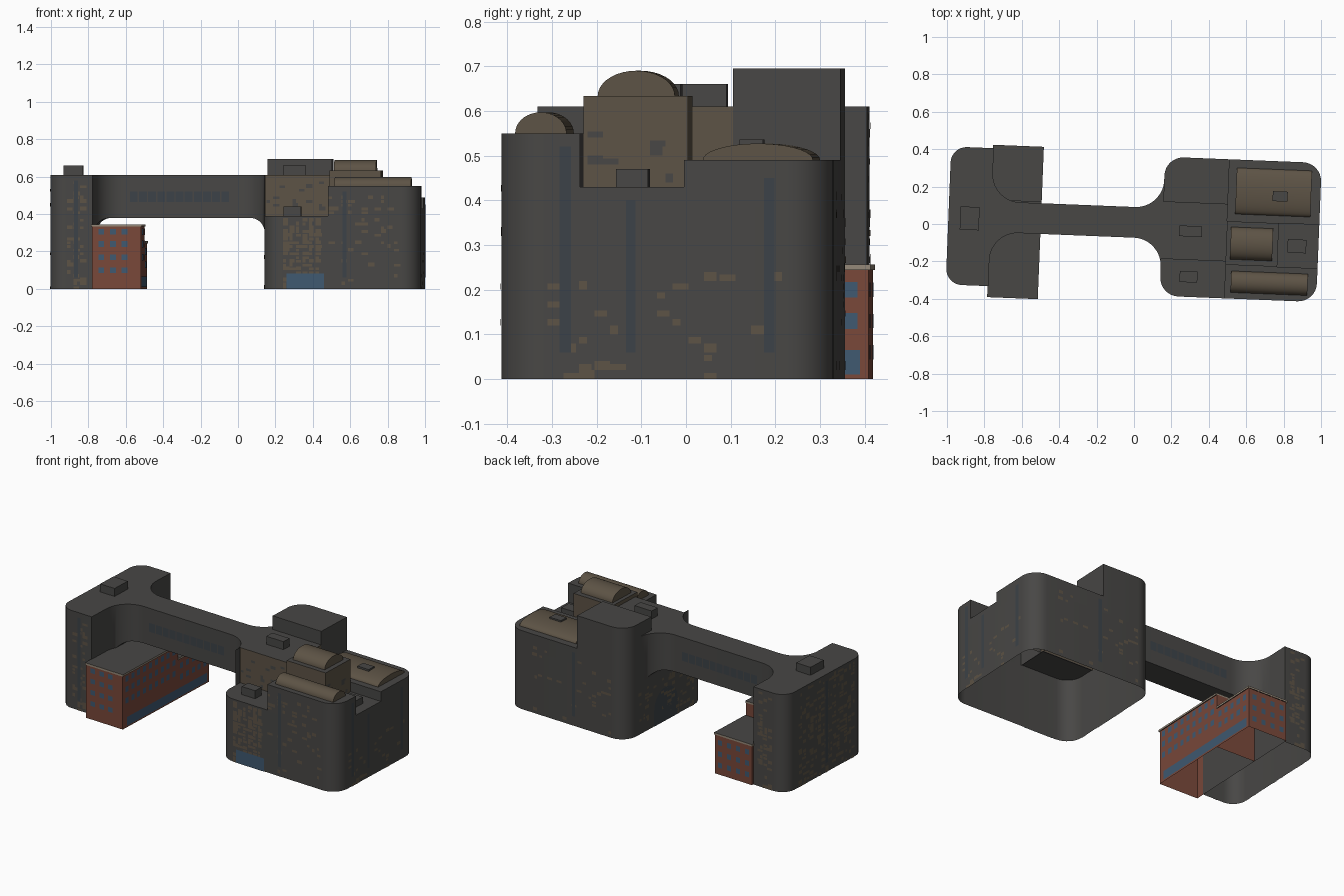
import bpy, math, random

if "Cube" in bpy.data.objects:
    bpy.data.objects.remove(bpy.data.objects["Cube"])

random.seed(4)
TURN = -0.04  # the whole complex sits slightly turned in plan


def material(name, rgb):
    m = bpy.data.materials.new(name)
    m.diffuse_color = (*rgb, 1)
    m.use_nodes = True
    m.node_tree.nodes["Principled BSDF"].inputs["Base Color"].default_value = m.diffuse_color
    return m


DARK = material("dark_concrete", (0.065, 0.063, 0.06))
BROWN = material("brown_cladding", (0.11, 0.087, 0.06))
BRICK = material("red_brick", (0.19, 0.065, 0.042))
GLASS = material("blue_glass", (0.05, 0.1, 0.165))
STRIP = material("dark_glass", (0.045, 0.055, 0.065))
TRIM = material("stone_trim", (0.3, 0.25, 0.19))


def make(name, verts, faces, mats, slots=None):
    me = bpy.data.meshes.new(name)
    me.from_pydata(verts, [], faces)
    for m in mats:
        me.materials.append(m)
    if slots:
        me.polygons.foreach_set("material_index", slots)
    me.update()
    ob = bpy.data.objects.new(name, me)
    ob.rotation_euler.z = TURN
    bpy.context.collection.objects.link(ob)
    return ob


def outline(x0, x1, y0, y1, radii, n=8):
    """Counter-clockwise plan; radii for front-left, front-right, back-right, back-left."""
    pts = []
    corners = [(x0, y0, 1, 1), (x1, y0, -1, 1), (x1, y1, -1, -1), (x0, y1, 1, -1)]
    for k, ((x, y, sx, sy), r) in enumerate(zip(corners, radii)):
        if not r:
            pts.append((x, y))
            continue
        for i in range(n + 1):
            a = math.pi * (1 + k / 2 + i / n / 2)
            pts.append((x + sx * r + r * math.cos(a), y + sy * r + r * math.sin(a)))
    return pts


def block(name, x0, x1, y0, y1, z0, z1, radii=(0, 0, 0, 0), wall=DARK, roof=DARK, top=True):
    p = outline(x0, x1, y0, y1, radii)
    n = len(p)
    verts = [(x, y, z) for z in (z0, z1) for x, y in p]
    faces = [(i, (i + 1) % n, n + (i + 1) % n, n + i) for i in range(n)]
    slots = [0] * n
    if top:
        faces.append(tuple(range(n, 2 * n)))
        slots.append(1)
    return make(name, verts, faces, [wall, roof], slots)


def vault(name, x0, x1, y0, y1, z, h, n=18):
    c, w = (y0 + y1) / 2, (y1 - y0) / 2
    p = [(c + w * math.cos(math.pi * i / n), z + h * math.sin(math.pi * i / n)) for i in range(n + 1)]
    k = n + 1
    verts = [(x, y, zz) for x in (x0, x1) for y, zz in p]
    faces = [(i, k + i, k + i + 1, i + 1) for i in range(n)]
    faces += [tuple(reversed(range(k))), tuple(range(k, 2 * k))]
    make(name, verts, faces, [BROWN])


def panels(name, side, pos, rects, mat):
    """Flat panels (a0, a1, z0, z1) just proud of a wall; side is front, back, left or right."""
    sign = 1 if side in ("back", "right") else -1
    d = pos + sign * 0.002
    verts, faces = [], []
    for a0, a1, z0, z1 in rects:
        q = [(a0, z0), (a1, z0), (a1, z1), (a0, z1)]
        if side in ("back", "left"):
            q.reverse()
        k = len(verts)
        verts += [(a, d, z) if side in ("front", "back") else (d, a, z) for a, z in q]
        faces.append((k, k + 1, k + 2, k + 3))
    make(name, verts, faces, [mat])


def patches(name, side, pos, a0, a1, z0, z1, density, mat=BROWN):
    """Scattered cladding patches snapped to a grid."""
    rects, cw, ch = [], 0.035, 0.02
    for i in range(int((a1 - a0) / cw)):
        for j in range(int((z1 - z0) / ch)):
            if random.random() < density:
                a, z = a0 + i * cw, z0 + j * ch
                rects.append((a, a + cw * random.choice((0.5, 0.8, 1)), z, z + ch * random.choice((0.7, 1))))
    panels(name, side, pos, rects, mat)


def grid(a0, a1, cols, zs, w, h):
    step = (a1 - a0) / max(cols - 1, 1)
    return [(a0 + i * step - w / 2, a0 + i * step + w / 2, z - h / 2, z + h / 2)
            for i in range(cols) for z in zs]


# East building: common base, then six stepped sections
X0, XM, X1, Y0, Y1, R, B = 0.152, 0.497, 0.99, -0.378, 0.366, 0.1, 0.385
block("east_base", X0, X1, Y0, Y1, 0, B, (R, R, R, R), top=False)
block("east_front_left", X0, XM, Y0, -0.18, B, 0.39, (R, 0, 0, 0))
block("east_middle_left", X0, XM, -0.18, 0.125, B, 0.61, wall=BROWN)
block("east_back_left_tower", X0, XM, 0.125, Y1, B, 0.695, (0, 0, 0, R))
block("east_front_right", XM, X1, Y0, -0.198, B, 0.55, (0, R, 0, 0))
block("east_centre", XM, 0.774, -0.198, 0.035, B, 0.633, wall=BROWN)
block("east_middle_right", 0.774, X1, -0.198, 0.035, B, 0.43)
block("east_back_right", XM, X1, 0.035, Y1, B, 0.49, (0, 0, R, 0))

# Barrel vaulted skylights
vault("vault_front", 0.53, 0.94, -0.345, -0.23, 0.55, 0.047)
vault("vault_centre", 0.52, 0.745, -0.168, 0.005, 0.633, 0.057)
vault("vault_back", 0.538, 0.94, 0.075, 0.322, 0.49, 0.037)

# Rooftop plant boxes
for i, (x0, x1, y0, y1, z0, z1) in enumerate([
        (0.243, 0.365, -0.055, 0.002, 0.61, 0.66), (0.255, 0.35, -0.3, -0.24, 0.39, 0.44),
        (0.735, 0.815, 0.152, 0.205, 0.51, 0.536), (0.825, 0.925, -0.12, -0.048, 0.43, 0.47),
        (-0.93, -0.828, -0.067, 0.057, 0.61, 0.66)]):
    block(f"roof_box_{i + 1}", x0, x1, y0, y1, z0, z1)

# West tower
block("west_tower", -0.993, -0.765, -0.363, 0.375, 0, 0.61, (0.085, 0, 0, 0.085))

# Bridge: flares in plan and on its underside where it meets the buildings
XA, XB = -0.765, X0
verts, faces = [], []
ts = [0.16 * (1 - math.cos(math.pi / 2 * i / 14)) for i in range(15)]
stations = [XA + t for t in ts] + [XB - t for t in reversed(ts)]


def fillet(d, r):
    return r - math.sqrt(max(0, r * r - (r - d) ** 2)) if d < r else 0


for x in stations:
    d = min(x - XA, XB - x)
    w, s = fillet(d, 0.15), fillet(d, 0.085)
    lo = max(-0.073 - w, -1)
    hi = 0.091 + w
    verts += [(x, lo, 0.38 - s), (x, lo, 0.61), (x, hi, 0.61), (x, hi, 0.38 - s)]
for i in range(len(stations) - 1):
    for j in range(4):
        k = (j + 1) % 4
        faces.append((4 * i + j, 4 * i + 4 + j, 4 * i + 4 + k, 4 * i + k))
make("bridge", verts, faces, [DARK])
for side, pos in (("front", -0.073), ("back", 0.091)):
    panels("bridge_windows_" + side, side, pos, grid(-0.555, -0.065, 11, [0.492], 0.042, 0.055), STRIP)

# Brick annex: high front part, low back part, each with a cornice
for part, y0, y1, h in (("front", -0.417, 0.1, 0.345), ("back", 0.1, 0.388, 0.256)):
    block("annex_" + part, -0.765, -0.503, y0, y1, 0, h - 0.01, wall=BRICK)
    block("annex_cornice_" + part, -0.769, -0.498, y0 - (part == "front") * 0.005,
          y1 + (part == "back") * 0.005, h - 0.012, h, wall=TRIM)
rows = [0.1, 0.17, 0.24, 0.305]
panels("annex_windows_front", "front", -0.417, grid(-0.715, -0.59, 3, rows, 0.032, 0.03), GLASS)
panels("annex_windows_right_high", "right", -0.503, grid(-0.38, 0.06, 9, rows[1:], 0.028, 0.035), GLASS)
panels("annex_windows_right_low", "right", -0.503, grid(0.13, 0.35, 5, [0.13, 0.2], 0.028, 0.035), GLASS)
panels("annex_shopfront", "right", -0.503, [(-0.38, 0.37, 0.01, 0.065)], GLASS)
panels("annex_windows_back", "back", 0.388, grid(-0.73, -0.54, 4, [0.06, 0.13, 0.2], 0.028, 0.032), GLASS)

# Tall glass strips, entrance glazing and the arched opening
panels("strips_right", "right", X1 + 0.001, [(-0.243, -0.218, 0.06, 0.52), (-0.095, -0.073, 0.06, 0.4),
                                             (0.214, 0.238, 0.06, 0.45)], STRIP)
panels("strip_front_east", "front", Y0 - 0.001, [(0.575, 0.597, 0.06, 0.52)], STRIP)
panels("strip_front_west", "front", -0.364, [(-0.862, -0.842, 0.06, 0.58)], STRIP)
panels("strips_back_east", "back", Y1 + 0.001, [(0.51, 0.532, 0.06, 0.46)], STRIP)
panels("strip_left", "left", -0.994, [(-0.02, 0.003, 0.06, 0.57)], STRIP)
panels("entrance_glazing", "front", Y0 - 0.001, [(0.275, 0.475, 0.0, 0.082)], GLASS)
arch = [(X0 - 0.002, -0.01 + 0.11 * math.cos(math.pi * i / 16), 0.1 + 0.11 * math.sin(math.pi * i / 16))
        for i in range(17)] + [(X0 - 0.002, -0.12, 0), (X0 - 0.002, 0.1, 0)]
make("arched_window", arch, [tuple(range(len(arch)))], [STRIP])

# Brown cladding patches on the concrete walls
patches("cladding_front_left", "front", Y0, 0.255, 0.497, 0.0, 0.385, 0.7)
patches("cladding_front_right", "front", Y0, 0.5, 0.89, 0.0, 0.52, 0.16)
patches("cladding_right", "right", X1, -0.27, 0.26, 0.0, 0.25, 0.17)
patches("cladding_back", "back", Y1, 0.255, 0.88, 0.0, 0.42, 0.1)
patches("cladding_left_east", "left", X0, -0.27, 0.26, 0.0, 0.28, 0.3)
patches("cladding_west_front", "front", -0.363, -0.9, -0.77, 0.0, 0.6, 0.4)
patches("cladding_west_left", "left", -0.993, -0.27, 0.28, 0.0, 0.6, 0.4)
patches("cladding_west_back", "back", 0.375, -0.9, -0.77, 0.0, 0.6, 0.4)
patches("slate_middle_left", "front", -0.18, 0.16, 0.49, 0.4, 0.6, 0.15, DARK)
patches("slate_centre", "right", 0.774, -0.19, 0.03, 0.44, 0.62, 0.1, DARK)

# Smooth curved walls, keep edges sharp
bpy.ops.object.select_all(action='SELECT')
bpy.context.view_layer.objects.active = bpy.data.objects["bridge"]
bpy.ops.object.shade_smooth_by_angle(angle=math.radians(30))
